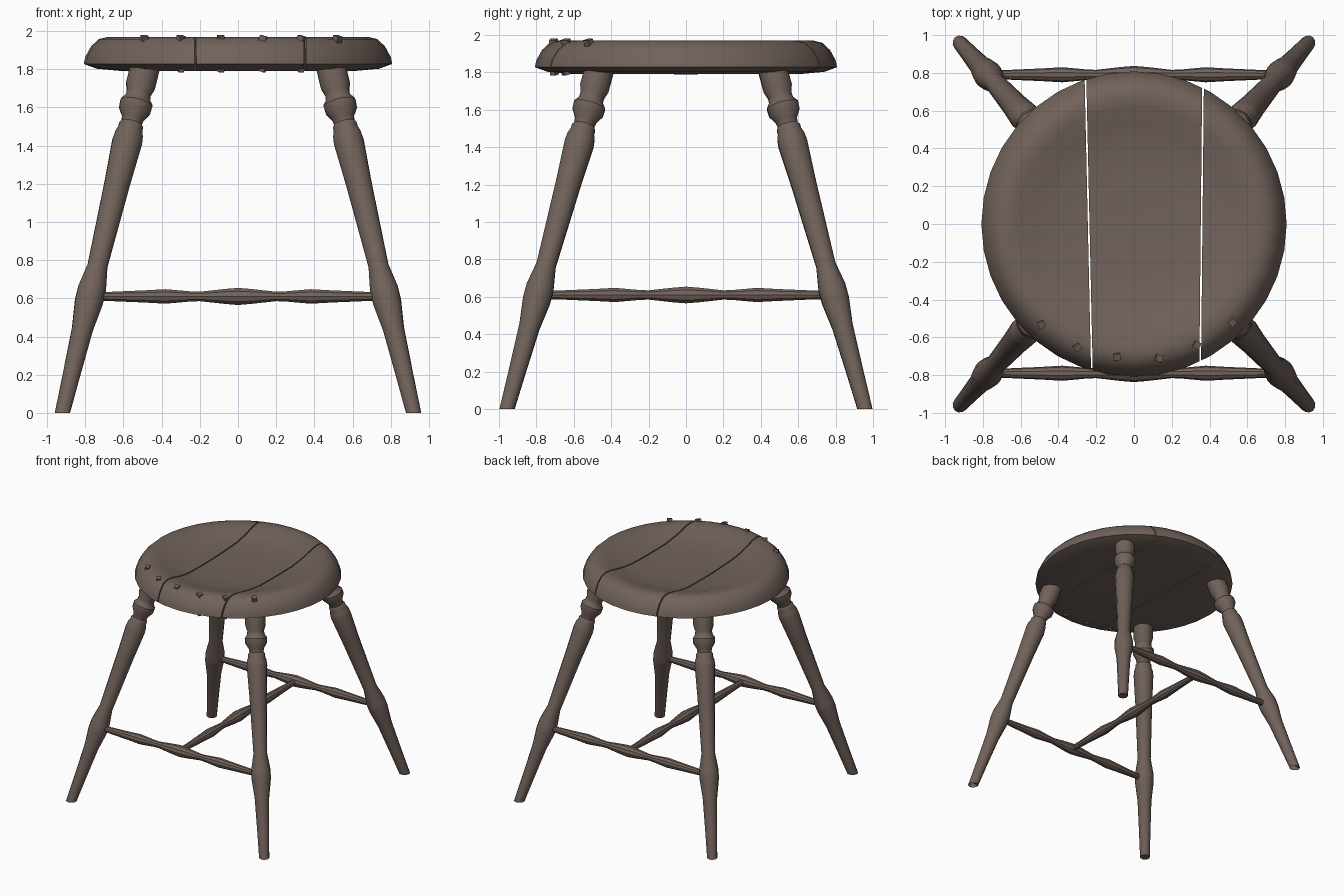
import bpy, bmesh, math, random
from mathutils import Vector, Matrix

if "Cube" in bpy.data.objects:
    bpy.data.objects.remove(bpy.data.objects["Cube"])

random.seed(4)

wood = bpy.data.materials.new("weathered brown wood")
wood.diffuse_color = (0.165, 0.122, 0.103, 1)
wood.use_nodes = True
wood.node_tree.nodes["Principled BSDF"].inputs["Base Color"].default_value = wood.diffuse_color


def finish(name, bm, angle=40):
    bmesh.ops.recalc_face_normals(bm, faces=bm.faces[:])
    me = bpy.data.meshes.new(name)
    bm.to_mesh(me)
    bm.free()
    me.materials.append(wood)
    ob = bpy.data.objects.new(name, me)
    bpy.context.collection.objects.link(ob)
    if angle:
        bpy.ops.object.select_all(action='DESELECT')
        ob.select_set(True)
        bpy.context.view_layer.objects.active = ob
        bpy.ops.object.shade_smooth_by_angle(angle=math.radians(angle))
    return ob


def lathe(profile, start, direction, sides):
    """Turned shape: profile holds (radius, distance along the axis)."""
    bm = bmesh.new()
    rot = Vector(direction).to_track_quat('Z', 'Y').to_matrix().to_4x4()
    mat = Matrix.Translation(start) @ rot
    rings = []
    for r, d in profile:
        rings.append([bm.verts.new(mat @ Vector((r * math.cos(2 * math.pi * i / sides),
                                                 r * math.sin(2 * math.pi * i / sides), d)))
                      for i in range(sides)])
    for a, b in zip(rings, rings[1:]):
        for i in range(sides):
            j = (i + 1) % sides
            bm.faces.new((a[i], a[j], b[j], b[i]))
    bm.faces.new(rings[0][::-1])
    bm.faces.new(rings[-1])
    return bm


def cut(bm, co, no):
    """Remove the side the normal points to and close the cut."""
    res = bmesh.ops.bisect_plane(bm, geom=bm.verts[:] + bm.edges[:] + bm.faces[:],
                                 plane_co=co, plane_no=no, clear_outer=True)
    edges = [e for e in res["geom_cut"] if isinstance(e, bmesh.types.BMEdge)]
    bmesh.ops.triangle_fill(bm, edges=edges, use_beauty=True)


# Seat: dished disc split into three planks with thin gaps
seat_profile = [(0.02, 1.79), (0.62, 1.792), (0.74, 1.803), (0.808, 1.828), (0.80, 1.865),
                (0.77, 1.92), (0.73, 1.958), (0.68, 1.97), (0.62, 1.962), (0.52, 1.932),
                (0.42, 1.912), (0.25, 1.903), (0.02, 1.90)]
gap = 0.0045
left_no, left_co = Vector((1, 0.022, 0)).normalized(), Vector((-0.24, 0, 0))
right_no, right_co = Vector((1, -0.01, 0)).normalized(), Vector((0.358, 0, 0))
planks = {
    "seat_left_plank": [(left_co - left_no * gap, left_no)],
    "seat_middle_plank": [(left_co + left_no * gap, -left_no), (right_co - right_no * gap, right_no)],
    "seat_right_plank": [(right_co + right_no * gap, -right_no)],
}
for name, cuts in planks.items():
    bm = lathe(seat_profile, (0, 0, 0), (0, 0, 1), 36)
    for co, no in cuts:
        cut(bm, co, no)
    finish(name, bm, 50)

# Legs: splayed turnings, (radius, height)
leg_profile = [(0.037, -0.05), (0.040, 0.0), (0.047, 0.2), (0.057, 0.44), (0.076, 0.58),
               (0.076, 0.65), (0.054, 0.77), (0.069, 1.2), (0.081, 1.42), (0.076, 1.46),
               (0.066, 1.485), (0.066, 1.505), (0.056, 1.52), (0.060, 1.545), (0.086, 1.585),
               (0.088, 1.625), (0.068, 1.65), (0.066, 1.675), (0.080, 1.715), (0.080, 1.83)]
for sy, side_y in ((-1, "front"), (1, "back")):
    for sx, side_x in ((-1, "left"), (1, "right")):
        axis = Vector((-0.239 * sx, -0.272 * sy, 1))
        bm = lathe([(r, z * axis.length) for r, z in leg_profile],
                   (0.92 * sx, 0.957 * sy, 0), axis, 12)
        cut(bm, (0, 0, 0), (0, 0, -1))
        finish(f"{side_y}_{side_x}_leg", bm, 35)

# Stretchers: front and back rails joined by a middle rail
half = [(0.047, 0.0), (0.041, 0.07), (0.026, 0.2), (0.028, 0.25), (0.040, 0.38),
        (0.034, 0.48), (0.025, 0.68), (0.024, 0.78)]
rail = [(r, -d) for r, d in half[:0:-1]] + half
finish("front_stretcher", lathe(rail, (0, -0.79, 0.61), (1, 0, 0), 10), 35)
finish("back_stretcher", lathe(rail, (0, 0.79, 0.61), (1, 0, 0), 10), 35)
finish("middle_stretcher", lathe(rail, (0, 0, 0.61), (0, 1, 0), 10), 35)

# Nails: small crooked heads along the front rim, tips showing underneath
nails = [(-0.49, -0.53), (-0.30, -0.65), (-0.09, -0.70), (0.13, -0.71), (0.33, -0.64), (0.52, -0.52)]
for i, (x, y) in enumerate(nails):
    for part, z, size in (("head", 1.958, 0.036), ("tip", 1.800, 0.028)):
        bm = bmesh.new()
        rot = Matrix.Rotation(random.uniform(0, 1.5), 4, 'Z') @ Matrix.Rotation(0.3, 4, 'X')
        bmesh.ops.create_cube(bm, size=size, matrix=Matrix.Translation((x, y, z)) @ rot)
        finish(f"nail_{part}_{i + 1}", bm, 0)
